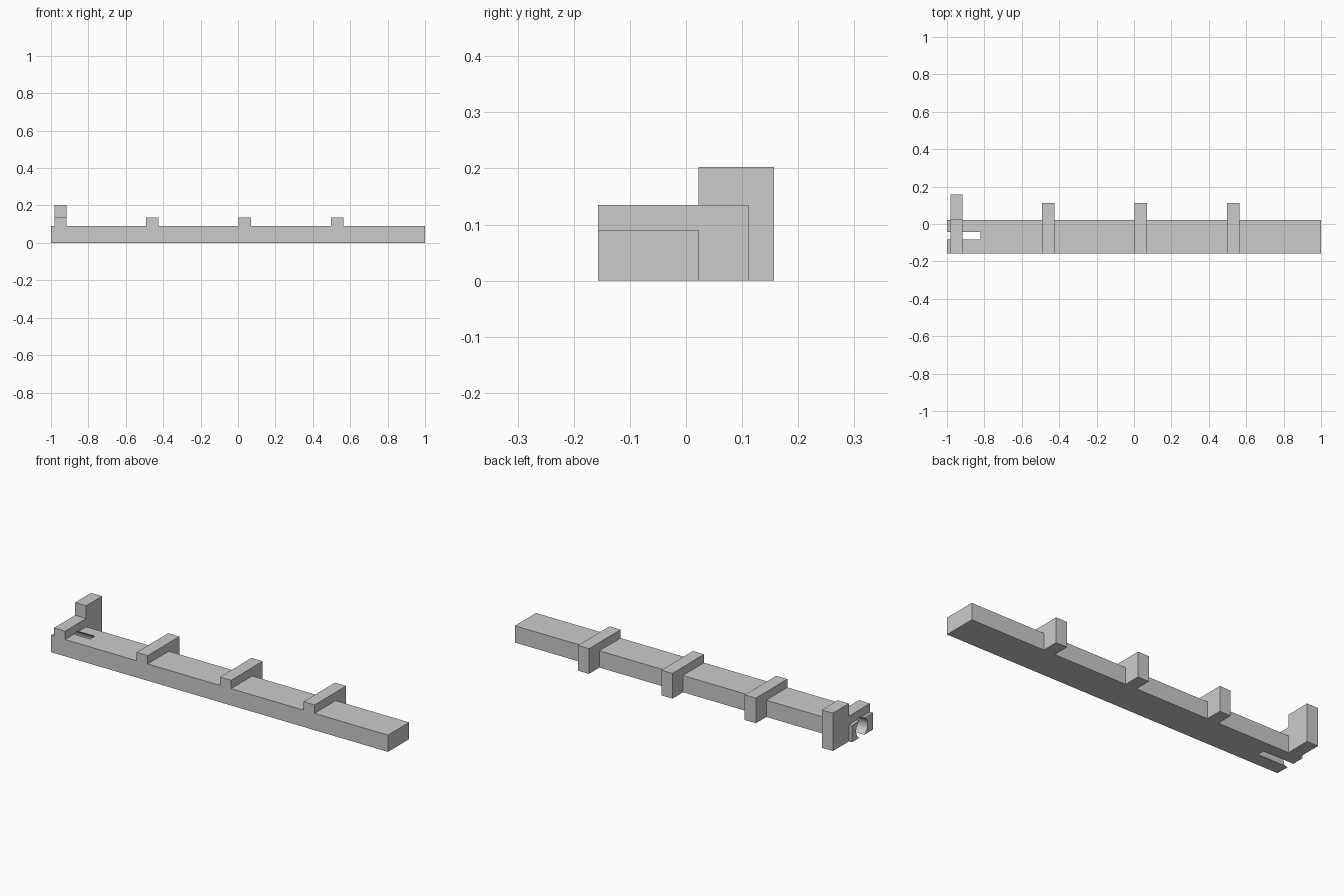
import bpy, bmesh, math

cube = bpy.data.objects.get("Cube")
if cube:
    bpy.data.objects.remove(cube, do_unlink=True)

grey = bpy.data.materials.new("plain grey")
grey.use_nodes = True
GREY = (0.6, 0.6, 0.6, 1)
grey.diffuse_color = GREY
grey.node_tree.nodes["Principled BSDF"].inputs["Base Color"].default_value = GREY

FRONT, BACK, TOP = -0.157, 0.022, 0.09   # rail section
CLIP_W = 0.066


def prism(name, outline, x0, x1):
    """Extrude a (y, z) outline along x."""
    bm = bmesh.new()
    face = bm.faces.new([bm.verts.new((x0, y, z)) for y, z in outline])
    ext = bmesh.ops.extrude_face_region(bm, geom=[face])
    moved = [g for g in ext["geom"] if isinstance(g, bmesh.types.BMVert)]
    bmesh.ops.translate(bm, verts=moved, vec=(x1 - x0, 0, 0))
    bmesh.ops.recalc_face_normals(bm, faces=bm.faces)
    mesh = bpy.data.meshes.new(name)
    bm.to_mesh(mesh)
    bm.free()
    mesh.materials.append(grey)
    ob = bpy.data.objects.new(name, mesh)
    bpy.context.collection.objects.link(ob)
    return ob


def rect(y0, y1, z1):
    return [(y0, 0), (y1, 0), (y1, z1), (y0, z1)]


def combine(target, tool, operation):
    """Apply a boolean and discard the tool."""
    mod = target.modifiers.new(tool.name, "BOOLEAN")
    mod.operation, mod.solver, mod.object = operation, "EXACT", tool
    bpy.context.view_layer.objects.active = target
    bpy.ops.object.modifier_apply(modifier=mod.name)
    bpy.data.objects.remove(tool, do_unlink=True)


# Long rail
rail = prism("rail_with_clips", rect(FRONT, BACK, TOP), -1, 1)

# Cross clips reaching out behind the rail
for x in (-0.492, 0.003, 0.498):
    combine(rail, prism("clip", rect(FRONT, 0.111, 0.135), x, x + CLIP_W), "UNION")

# End clip with a tall stop
stop = [(FRONT, 0), (0.157, 0), (0.157, 0.203), (BACK, 0.203), (BACK, 0.135), (FRONT, 0.135)]
combine(rail, prism("end_stop", stop, -0.982, -0.982 + CLIP_W), "UNION")

# Round bore in the end, breaking through the rail's top and underside
N, R = 48, 0.0492
circle = [(-0.063 + R * math.cos(2 * math.pi * (i + 0.5) / N),
           TOP / 2 + R * math.sin(2 * math.pi * (i + 0.5) / N)) for i in range(N)]
combine(rail, prism("bore_cutter", circle, -1.1, -0.82), "DIFFERENCE")

# Merge coplanar faces, then smooth only the bore
bm = bmesh.new()
bm.from_mesh(rail.data)
bmesh.ops.remove_doubles(bm, verts=bm.verts, dist=0.00001)
bmesh.ops.dissolve_limit(bm, angle_limit=0.01, verts=bm.verts, edges=bm.edges)
bm.to_mesh(rail.data)
bm.free()

bpy.ops.object.select_all(action="DESELECT")
rail.select_set(True)
bpy.context.view_layer.objects.active = rail
bpy.ops.object.shade_smooth_by_angle(angle=math.radians(30))
